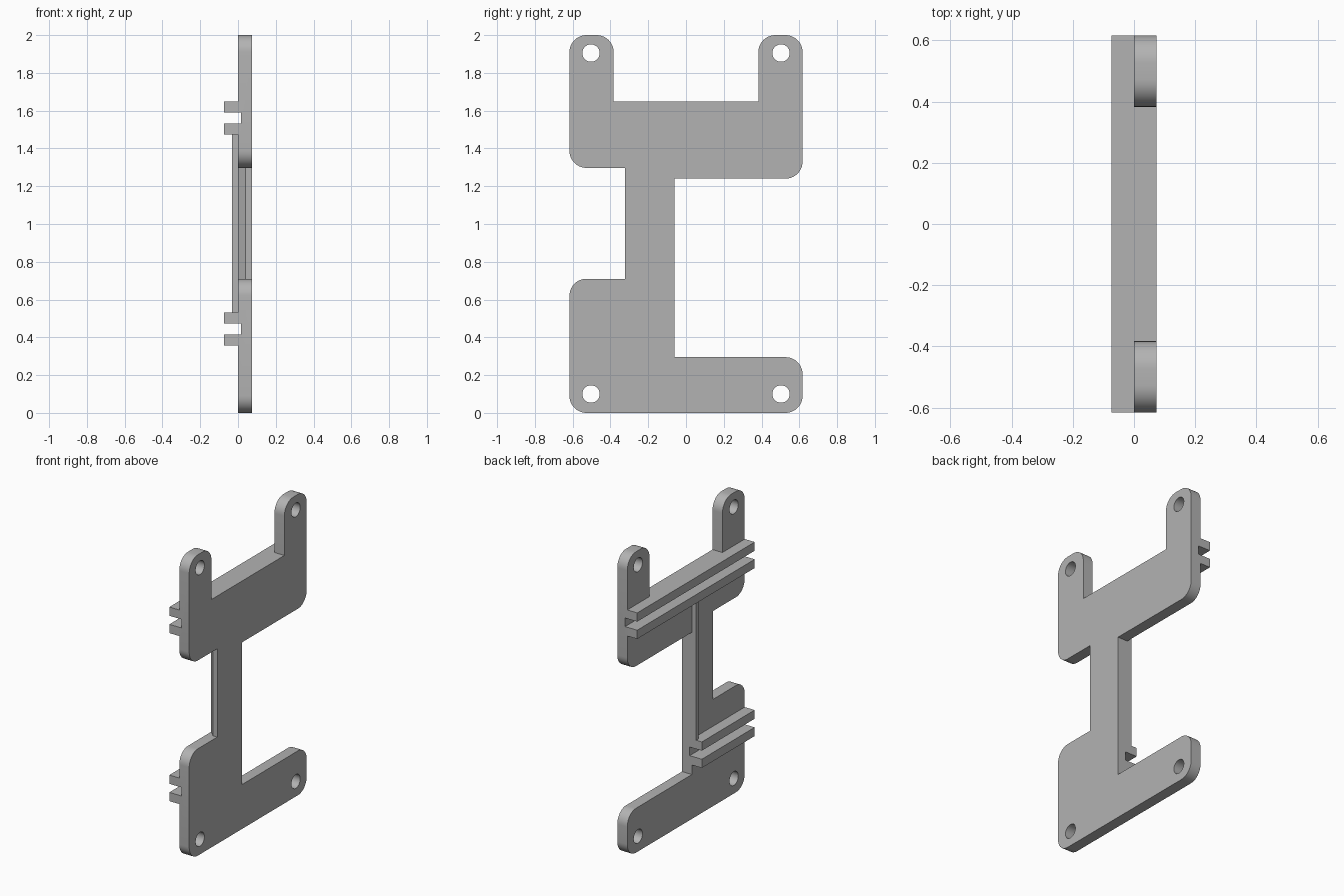
import bpy, bmesh, math
from mathutils import Vector

cube = bpy.data.objects.get("Cube")
if cube:
    bpy.data.objects.remove(cube, do_unlink=True)

GREY = (0.45, 0.45, 0.45, 1)
mat = bpy.data.materials.new("plain grey")
mat.use_nodes = True
mat.diffuse_color = GREY
mat.node_tree.nodes["Principled BSDF"].inputs["Base Color"].default_value = GREY

FACE, BACK = 0.073, 0.0       # plate thickness range in x
RIB = -0.073                  # outer face of the rails
HALF = 0.617                  # half width in y


def prism(name, points, direction):
    """Extrude a planar loop of 3D points along a vector."""
    bm = bmesh.new()
    base = bm.faces.new([bm.verts.new(p) for p in points])
    out = bmesh.ops.extrude_face_region(bm, geom=[base])["geom"]
    moved = [v for v in out if isinstance(v, bmesh.types.BMVert)]
    bmesh.ops.translate(bm, verts=moved, vec=direction)
    bmesh.ops.recalc_face_normals(bm, faces=bm.faces)
    mesh = bpy.data.meshes.new(name)
    bm.to_mesh(mesh)
    bm.free()
    mesh.materials.append(mat)
    obj = bpy.data.objects.new(name, mesh)
    bpy.context.collection.objects.link(obj)
    return obj


def box(name, x0, x1, y0, y1, z0, z1):
    loop = [(x0, y0, z0), (x0, y1, z0), (x0, y1, z1), (x0, y0, z1)]
    return prism(name, loop, (x1 - x0, 0, 0))


def rounded(corners, steps=10):
    """Round each (y, z, radius) corner of an outline with an arc."""
    pts = []
    for i, (y, z, r) in enumerate(corners):
        p = Vector((y, z))
        if r == 0:
            pts.append(p)
            continue
        a = (Vector(corners[i - 1][:2]) - p).normalized()
        b = (Vector(corners[(i + 1) % len(corners)][:2]) - p).normalized()
        for k in range(steps + 1):
            t = math.pi / 2 * k / steps
            pts.append(p + r * (a * (1 - math.sin(t)) + b * (1 - math.cos(t))))
    return [(BACK, p.x, p.y) for p in pts]


def cut(target, cutter):
    """Subtract the cutter and bake the result."""
    mod = target.modifiers.new("cut", "BOOLEAN")
    mod.operation, mod.solver, mod.object = "DIFFERENCE", "EXACT", cutter
    deps = bpy.context.evaluated_depsgraph_get()
    mesh = bpy.data.meshes.new_from_object(target.evaluated_get(deps))
    target.modifiers.clear()
    target.data = mesh
    bpy.data.objects.remove(cutter, do_unlink=True)


# Bracket plate: two mounting ends joined by a narrow column
R = 0.09
outline = [
    (-HALF, 0, R), (HALF, 0, R), (HALF, 0.295, R), (-0.062, 0.295, 0),
    (-0.062, 1.24, 0), (HALF, 1.24, R), (HALF, 2, R), (0.383, 2, R),
    (0.383, 1.648, 0), (-0.383, 1.648, 0), (-0.383, 2, R), (-HALF, 2, R),
    (-HALF, 1.297, R), (-0.322, 1.297, 0), (-0.322, 0.71, 0), (-HALF, 0.71, R),
]
plate = prism("bracket_plate", rounded(outline), (FACE - BACK, 0, 0))

# Screw holes in the four corners
for y in (-0.503, 0.503):
    for z in (0.1, 1.905):
        ring = [(-0.1, y + 0.046 * math.cos(a), z + 0.046 * math.sin(a))
                for a in (math.tau * k / 32 for k in range(32))]
        cut(plate, prism("hole_cutter", ring, (0.3, 0, 0)))

# Chamfer along the column's front rear edge
wedge = [(0.041, -0.322, 0.71), (0, -0.281, 0.71), (-0.02, -0.281, 0.71),
         (-0.02, -0.35, 0.71), (0.041, -0.35, 0.71)]
cut(plate, prism("chamfer_cutter", wedge, (0, 0, 0.587)))

# Pairs of rails with a groove between them
for name, z, end in (("lower", 0.358, -0.062), ("upper", 1.475, HALF)):
    cut(plate, box("groove_cutter", -0.1, 0.016, -0.7, end + 0.05, z + 0.058, z + 0.115))
    box(name + "_rail_bottom", RIB, 0.004, -HALF, end, z, z + 0.058)
    box(name + "_rail_top", RIB, 0.004, -HALF, end, z + 0.115, z + 0.173)

# Thin stiffening ridge along the column between the rail pairs
box("column_ridge", -0.031, 0.004, -0.088, -0.062, 0.52, 1.485)

# Smooth the arcs, keep hard edges
bpy.ops.object.select_all(action="DESELECT")
plate.select_set(True)
bpy.context.view_layer.objects.active = plate
bpy.ops.object.shade_smooth_by_angle(angle=math.radians(30))
